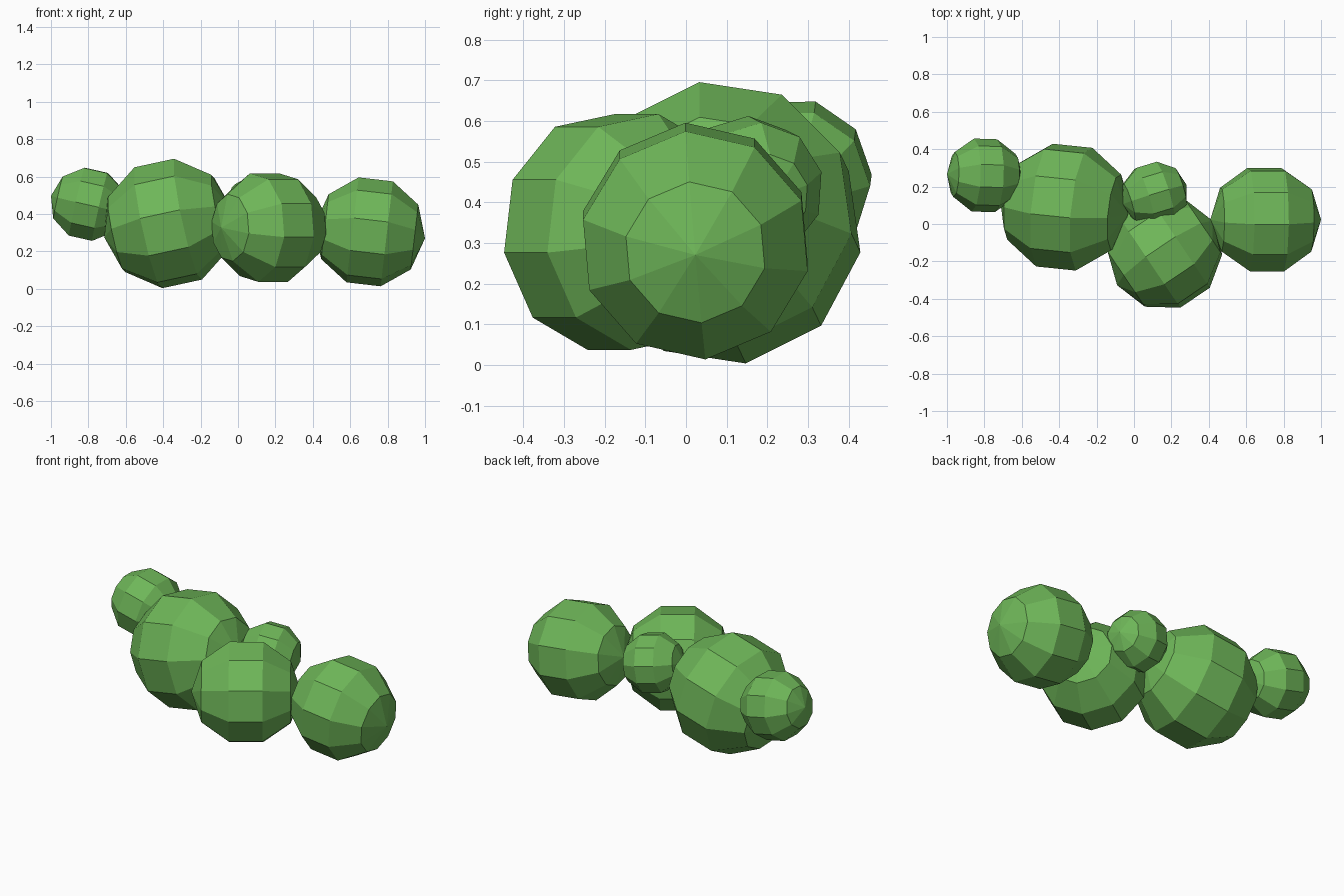
import bpy, bmesh, math
from mathutils import Vector, Matrix

if "Cube" in bpy.data.objects:
    bpy.data.objects.remove(bpy.data.objects["Cube"])

# single flat leaf colour
green = bpy.data.materials.new("leaf green")
green.diffuse_color = (0.156, 0.468, 0.098, 1)
green.use_nodes = True
green.node_tree.nodes["Principled BSDF"].inputs["Base Color"].default_value = green.diffuse_color


def leaf_clump(name, centre, radius, axis, phase):
    """Faceted ball, 10 sides by 5 bands, poles along axis, rolled by phase degrees from +y."""
    bm = bmesh.new()
    bmesh.ops.create_uvsphere(bm, u_segments=10, v_segments=5, radius=radius)
    rim = max(bm.verts, key=lambda v: v.co.x ** 2 + v.co.y ** 2).co
    roll = Matrix.Rotation(math.radians(phase) - math.atan2(rim.y, rim.x), 4, 'Z')
    w = Vector(axis).normalized()
    u = (Vector((0, 1, 0)) - w * w.y).normalized()
    frame = Matrix((u, w.cross(u), w)).transposed().to_4x4()
    bm.transform(Matrix.Translation(centre) @ frame @ roll)
    me = bpy.data.meshes.new(name)
    bm.to_mesh(me)
    bm.free()
    me.materials.append(green)
    ob = bpy.data.objects.new(name, me)
    bpy.context.collection.objects.link(ob)


# row of overlapping bush clumps, left to right
leaf_clump("left_small_clump", (-0.80, 0.26, 0.4525), 0.205, (0.975, -0.03, -0.22), 1)
leaf_clump("large_clump", (-0.373, 0.09, 0.35), 0.352, (0.97, -0.10, 0.21), 26)
leaf_clump("front_clump", (0.165, -0.155, 0.3275), 0.308, (0.83, 0.56, 0), 10)
leaf_clump("back_small_clump", (0.11, 0.158, 0.435), 0.18, (0.95, 0.29, -0.15), 14)
leaf_clump("right_clump", (0.704, 0.023, 0.305), 0.298, (0.993, 0, -0.115), 23)
